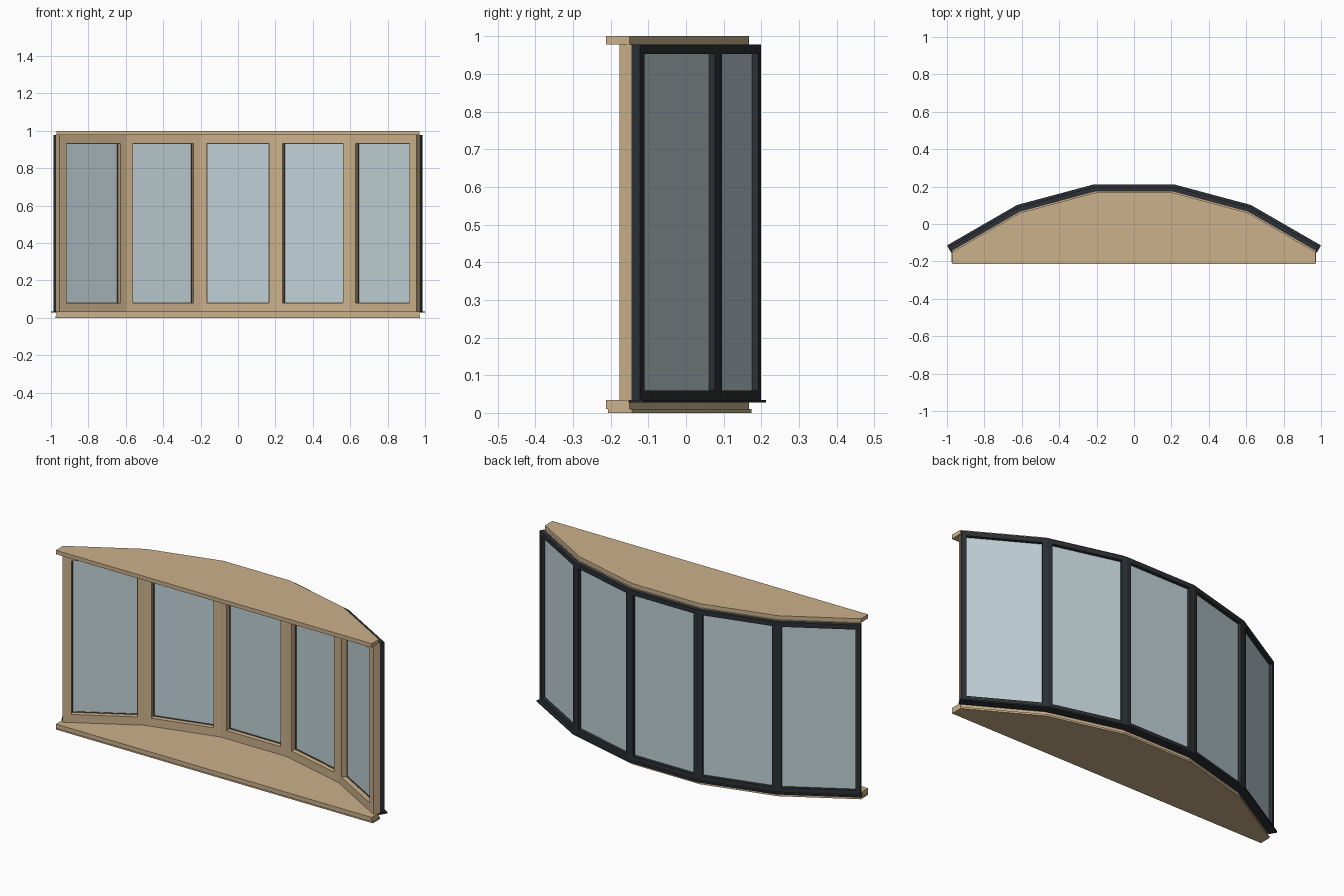
import bpy, bmesh, math
from mathutils import Vector

if "Cube" in bpy.data.objects:
    bpy.data.objects.remove(bpy.data.objects["Cube"])

def material(name, rgb):
    m = bpy.data.materials.new(name)
    m.diffuse_color = (*rgb, 1)
    m.use_nodes = True
    m.node_tree.nodes["Principled BSDF"].inputs["Base Color"].default_value = m.diffuse_color
    return m

WOOD = material("wood", (0.60, 0.44, 0.26))
DARK = material("dark_cladding", (0.025, 0.03, 0.035))
GLASS = material("glass", (0.53, 0.64, 0.68))
GASKET = material("gasket", (0.10, 0.075, 0.05))

# Outer plan line of the bow: five equal panels turning 15 degrees each
L = 0.423
ANGLES = [math.radians(a) for a in (30, 15, 0, -15, -30)]
DIRS = [Vector((math.cos(a), math.sin(a))) for a in ANGLES]
NORMALS = [Vector((-d.y, d.x)) for d in DIRS]
LINE = [Vector((-0.9865, -0.1225))]
for d in DIRS:
    LINE.append(LINE[-1] + d * L)
Z0, Z1 = 0.034, 0.978

def corner(i, depth):
    """Mitred plan point at corner i, set inward by depth."""
    if i in (0, 5):
        return LINE[i] - NORMALS[min(i, 4)] * depth
    m = (NORMALS[i - 1] + NORMALS[i]).normalized()
    return LINE[i] - m * (depth / m.dot(NORMALS[i]))

def offset_line(depth, extend=0):
    pts = [corner(i, depth) for i in range(6)]
    pts[0] = pts[0] - DIRS[0] * extend
    pts[5] = pts[5] + DIRS[4] * extend
    return pts

def finish(name, bm, mat):
    bmesh.ops.recalc_face_normals(bm, faces=bm.faces)
    me = bpy.data.meshes.new(name)
    bm.to_mesh(me)
    bm.free()
    me.materials.append(mat)
    ob = bpy.data.objects.new(name, me)
    bpy.context.collection.objects.link(ob)

def prism(name, pts, z0, z1, mat):
    bm = bmesh.new()
    f = bm.faces.new([bm.verts.new((p.x, p.y, z0)) for p in pts])
    r = bmesh.ops.extrude_face_region(bm, geom=[f])
    top = [v for v in r["geom"] if isinstance(v, bmesh.types.BMVert)]
    bmesh.ops.translate(bm, verts=top, vec=(0, 0, z1 - z0))
    finish(name, bm, mat)

def loop(i, depth, inset):
    """Rectangle in panel i; without inset it reaches the mitred corners."""
    if inset:
        base = LINE[i] - NORMALS[i] * depth
        a, b = base + DIRS[i] * inset, base + DIRS[i] * (L - inset)
    else:
        a, b = corner(i, depth), corner(i + 1, depth)
    lo, hi = Z0 + inset, Z1 - inset
    return [(a.x, a.y, lo), (b.x, b.y, lo), (b.x, b.y, hi), (a.x, a.y, hi)]

def ring(name, i, d0, d1, outer, inner, mat):
    bm = bmesh.new()
    loops = [[bm.verts.new(c) for c in loop(i, d, s)]
             for d, s in ((d0, outer), (d0, inner), (d1, inner), (d1, outer))]
    for k in range(4):
        p, q = loops[k], loops[(k + 1) % 4]
        for j in range(4):
            n = (j + 1) % 4
            bm.faces.new((p[j], p[n], q[n], q[j]))
    finish(name, bm, mat)

# Window panels: outer cladding, inner wood frame, gasket and pane
for i in range(5):
    ring(f"outer_frame_{i+1}", i, 0, 0.025, 0, 0.025, DARK)
    ring(f"inner_frame_{i+1}", i, 0.025, 0.062, 0, 0.045, WOOD)
    ring(f"gasket_{i+1}", i, 0.031, 0.036, 0.044, 0.049, GASKET)
    base = [LINE[i] + DIRS[i] * u - NORMALS[i] * d
            for u, d in ((0.022, 0.018), (L - 0.022, 0.018), (L - 0.022, 0.032), (0.022, 0.032))]
    prism(f"pane_{i+1}", base, Z0 + 0.022, Z1 - 0.022, GLASS)

def board(name, depth, front, z0, z1):
    pts = offset_line(depth)
    pts += [Vector((pts[5].x, front)), Vector((pts[0].x, front))]
    prism(name, pts, z0, z1, WOOD)

# Head, seat and base boards
board("head_board", 0.031, -0.213, Z1, 1.0)
board("seat_board", 0.031, -0.213, 0.010, Z0)
board("base_board", 0.024, -0.207, 0.0, 0.010)

# Projecting outer sill following the bow
prism("outer_sill", offset_line(-0.0135, 0.0075) + offset_line(0.031, 0.0075)[::-1],
      0.027, 0.0345, DARK)
